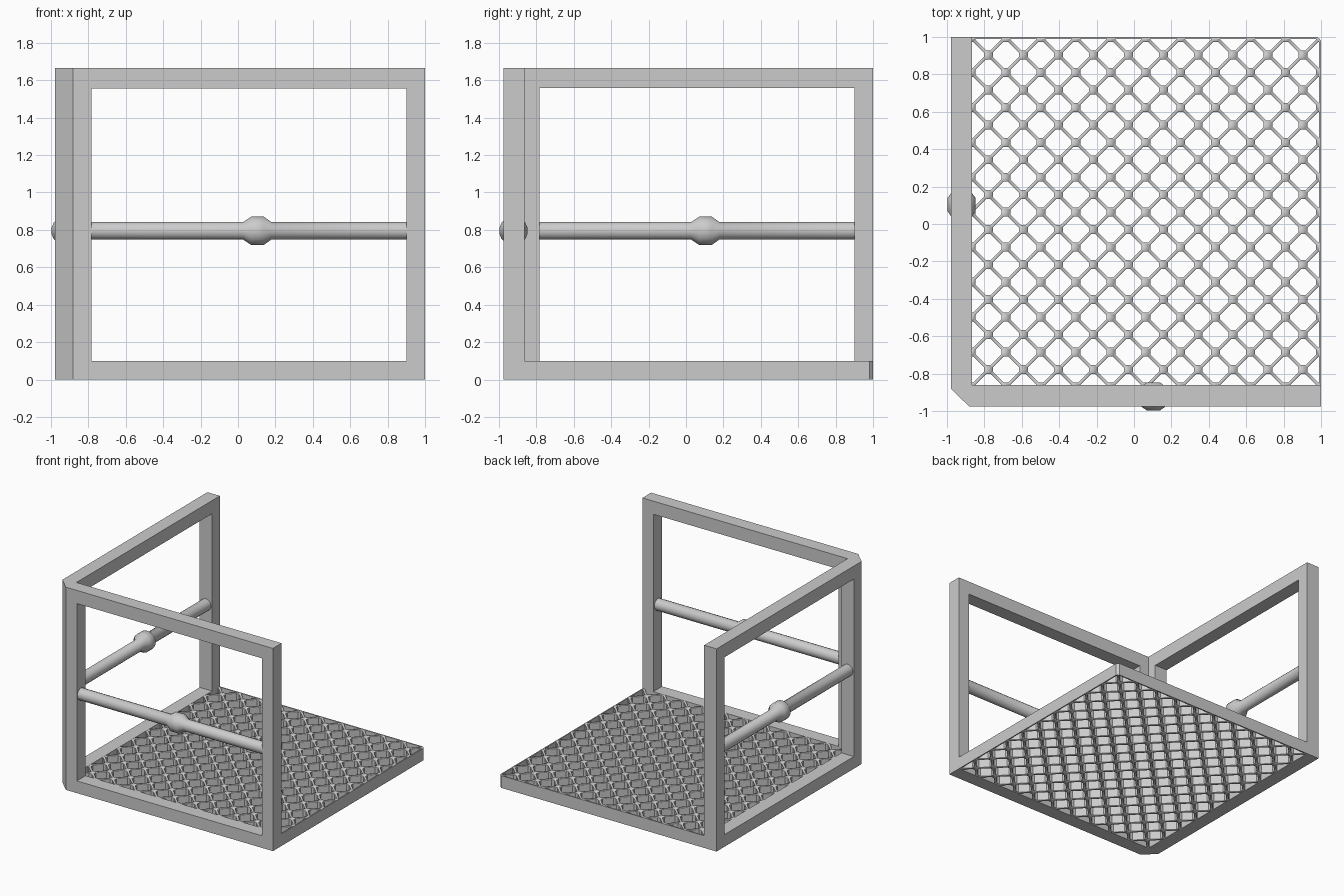
import bpy, bmesh, math

if "Cube" in bpy.data.objects:
    bpy.data.objects.remove(bpy.data.objects["Cube"])

HEIGHT, FLOOR = 1.665, 0.1

# One plain mid-grey for every part
grey = bpy.data.materials.new("mid_grey")
grey.diffuse_color = (0.54, 0.54, 0.54, 1)
grey.use_nodes = True
grey.node_tree.nodes["Principled BSDF"].inputs["Base Color"].default_value = grey.diffuse_color


def to_object(name, bm):
    bmesh.ops.recalc_face_normals(bm, faces=bm.faces)
    mesh = bpy.data.meshes.new(name)
    bm.to_mesh(mesh)
    bm.free()
    mesh.materials.append(grey)
    ob = bpy.data.objects.new(name, mesh)
    bpy.context.collection.objects.link(ob)
    return ob


def extrude_up(bm, height):
    top = bmesh.ops.extrude_face_region(bm, geom=bm.faces[:])
    verts = [v for v in top["geom"] if isinstance(v, bmesh.types.BMVert)]
    bmesh.ops.translate(bm, verts=verts, vec=(0, 0, height))


def prism(name, outline, z0, z1):
    bm = bmesh.new()
    bm.faces.new([bm.verts.new((x, y, z0)) for x, y in outline])
    extrude_up(bm, z1 - z0)
    return to_object(name, bm)


# Two-sided upright frame: L-shaped plan with a chamfered corner
frame = prism("upright_frame", [
    (-0.882, -0.975), (1, -0.975), (1, -0.862), (-0.865, -0.862),
    (-0.865, 1), (-0.978, 1), (-0.978, -0.882)], 0, HEIGHT)

# Window openings cut through both sides
for lo, hi in (((-0.782, -1.2), (0.9, -0.5)), ((-1.2, -0.782), (-0.5, 0.9))):
    cutter = prism("window_cutter", [lo, (hi[0], lo[1]), hi, (lo[0], hi[1])], FLOOR, 1.557)
    cutter.hide_render = True
    mod = frame.modifiers.new("window", 'BOOLEAN')
    mod.operation, mod.solver, mod.object = 'DIFFERENCE', 'EXACT', cutter
    bpy.context.view_layer.objects.active = frame
    bpy.ops.object.modifier_apply(modifier=mod.name)
    bpy.data.objects.remove(cutter)

# Thin floor rim along the back and right edges, chamfered at the corner
prism("floor_rim", [
    (1, -0.862), (1, 0.98), (0.98, 1), (-0.865, 1),
    (-0.865, 0.99), (0.976, 0.99), (0.99, 0.976), (0.99, -0.862)], 0, FLOOR)

# Floor grating: octagonal nodes joined by diagonal bars, extruded and trimmed
N, START, STEP = 20, -0.872, 0.0935
A, T = 0.024, 0.012
bm = bmesh.new()


def flat_face(points):
    bm.faces.new([bm.verts.new((x, y, 0.001)) for x, y in points])


for i in range(-1, N + 2):
    for j in range(-1, N + 2):
        if (i + j) % 2 == 1:
            continue
        x, y = START + i * STEP, START + j * STEP
        flat_face([(x + p, y + q) for p, q in (
            (A, -T), (A, T), (T, A), (-T, A), (-A, T), (-A, -T), (-T, -A), (T, -A))])
        for s in (1, -1):
            if i <= N and -1 <= j + s <= N + 1:
                flat_face([(x + p, y + s * q) for p, q in (
                    (A, T), (STEP - T, STEP - A), (STEP - A, STEP - T), (T, A))][::s])
bmesh.ops.remove_doubles(bm, verts=bm.verts[:], dist=0.0005)
extrude_up(bm, FLOOR - 0.002)
planes = [((0.992, 0, 0), (1, 0, 0), True), ((0, 0.992, 0), (0, 1, 0), True),
          ((-0.866, 0, 0), (-1, 0, 0), True), ((0, -0.863, 0), (0, -1, 0), True),
          ((0, 0, 0.094), (0, 0, 1), False), ((0, 0, 0.006), (0, 0, 1), False)]
for co, no, clear in planes:
    bmesh.ops.bisect_plane(bm, geom=bm.verts[:] + bm.edges[:] + bm.faces[:],
                           plane_co=co, plane_no=no, clear_outer=clear)
# soft top and bottom edges, crisp upright corners
for f in bm.faces:
    f.smooth = True
for e in bm.edges:
    d = e.verts[0].co - e.verts[1].co
    e.smooth = abs(d.z) < 0.9 * d.length
to_object("floor_grating", bm)


# Handrails with a faceted knob, revolved about their own axis
def rail(name, along_x):
    profile = [(-0.8, 0.048), (0.028, 0.048), (0.07, 0.077), (0.138, 0.077),
               (0.178, 0.048), (0.91, 0.048)]
    sides = 16
    bm = bmesh.new()
    rings = []
    for t, r in profile:
        ring = []
        for k in range(sides):
            a = 2 * math.pi * (k + 0.5) / sides
            off, z = -0.922 + r * math.cos(a), 0.795 + r * math.sin(a)
            ring.append(bm.verts.new((t, off, z) if along_x else (off, t, z)))
        rings.append(ring)
    for a, b in zip(rings, rings[1:]):
        for k in range(sides):
            m = (k + 1) % sides
            bm.faces.new((a[k], a[m], b[m], b[k]))
    bm.faces.new(rings[0])
    bm.faces.new(rings[-1])
    ob = to_object(name, bm)
    bpy.ops.object.select_all(action='DESELECT')
    ob.select_set(True)
    bpy.context.view_layer.objects.active = ob
    bpy.ops.object.shade_smooth_by_angle(angle=math.radians(50))


rail("front_handrail", True)
rail("left_handrail", False)
